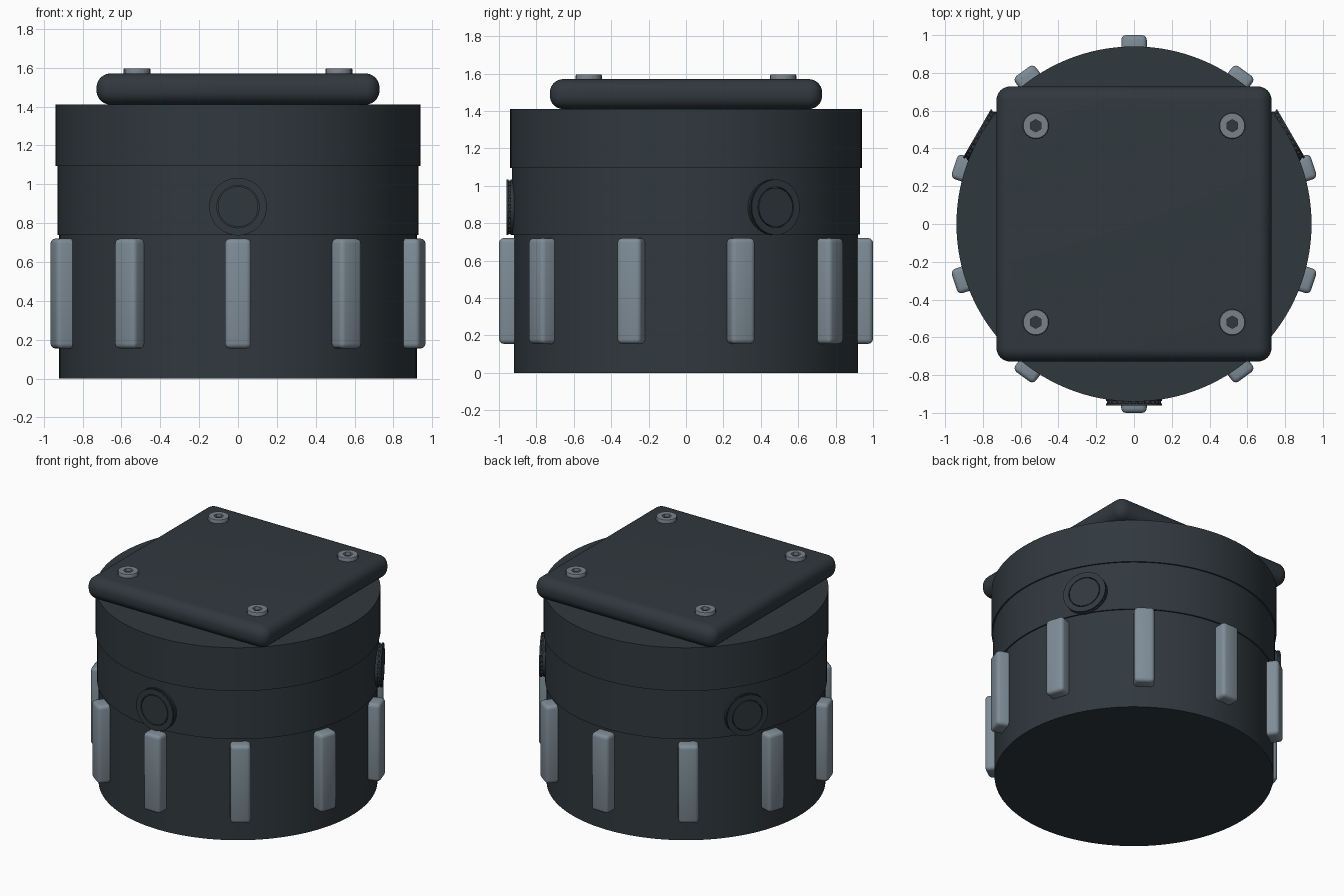
import bpy, bmesh, math
from mathutils import Matrix, Vector

cube = bpy.data.objects.get("Cube")
if cube:
    bpy.data.objects.remove(cube, do_unlink=True)


def material(name, rgb):
    m = bpy.data.materials.new(name)
    m.use_nodes = True
    m.diffuse_color = (*rgb, 1)
    bsdf = m.node_tree.nodes["Principled BSDF"]
    bsdf.inputs["Base Color"].default_value = (*rgb, 1)
    bsdf.inputs["Roughness"].default_value = 0.6
    return m


DARK = material("dark slate", (0.030, 0.040, 0.048))
GREY = material("steel grey", (0.21, 0.265, 0.31))
SCREW = material("screw grey", (0.19, 0.22, 0.25))


def finish(name, bm, mats, matrix=Matrix(), angle=30):
    bmesh.ops.recalc_face_normals(bm, faces=bm.faces)
    mesh = bpy.data.meshes.new(name)
    bm.to_mesh(mesh)
    bm.free()
    for m in mats:
        mesh.materials.append(m)
    ob = bpy.data.objects.new(name, mesh)
    ob.matrix_world = matrix
    bpy.context.collection.objects.link(ob)
    bpy.ops.object.select_all(action="DESELECT")
    ob.select_set(True)
    bpy.context.view_layer.objects.active = ob
    bpy.ops.object.shade_smooth_by_angle(angle=math.radians(angle))
    return ob


def turned(name, profile, n, mats, matrix=Matrix(), shape=None, last_mat=0):
    """Turn (radius, z) points about z; shape scales the radius of each ring by angle."""
    bm = bmesh.new()
    rings = []
    for i, (r, z) in enumerate(profile):
        ring = []
        for k in range(n):
            a = math.tau * k / n
            s = r * (shape(i, k, a) if shape else 1)
            ring.append(bm.verts.new((s * math.cos(a), s * math.sin(a), z)))
        rings.append(ring)
    for a, b in zip(rings, rings[1:]):
        for k in range(n):
            j = (k + 1) % n
            bm.faces.new((a[k], a[j], b[j], b[k]))
    bm.faces.new(rings[0][::-1])
    bm.faces.new(rings[-1]).material_index = last_mat
    return finish(name, bm, mats, matrix)


def rounded_box(name, size, bevel, segments, mat, matrix):
    bm = bmesh.new()
    bmesh.ops.create_cube(bm, size=1, matrix=Matrix.Diagonal((*size, 1)))
    bmesh.ops.bevel(bm, geom=bm.edges[:], offset=bevel, segments=segments,
                    profile=0.5, affect="EDGES", clamp_overlap=True)
    return finish(name, bm, [mat], matrix, 40)


# Stacked drum: three bands, each slightly wider than the one below
turned("drum_body",
       [(0.92, 0), (0.92, 0.74), (0.93, 0.74), (0.93, 1.095),
        (0.94, 1.095), (0.94, 1.41)], 128, [DARK])

# Square lid with rounded edges
rounded_box("lid_plate", (1.456, 1.456, 0.16), 0.072, 8, DARK,
            Matrix.Translation((0, 0, 1.49)))

# Ten grip ribs around the lower band
for i in range(10):
    turn = Matrix.Rotation(math.radians(36 * i - 90), 4, "Z")
    rounded_box(f"grip_rib_{i + 1}", (0.14, 0.135, 0.565), 0.025, 3, GREY,
                turn @ Matrix.Translation((0.93, 0, 0.4375)))


# Round buttons: flange, toothed waist, rim and a cap set off by a groove
def teeth(i, k, a):
    return 0.95 if i in (2, 3) and k % 4 < 2 else 1


for i in range(3):
    turn = Matrix.Rotation(math.radians(120 * i - 90), 4, "Z")
    place = (turn @ Matrix.Translation((0.90, 0, 0.885))
             @ Matrix.Rotation(math.pi / 2, 4, "Y"))
    turned(f"button_{i + 1}",
           [(0.148, 0), (0.148, 0.037), (0.143, 0.037), (0.143, 0.05),
            (0.148, 0.05), (0.148, 0.06), (0.109, 0.06), (0.109, 0.045),
            (0.104, 0.045), (0.104, 0.06)], 96, [DARK], place, teeth)


# Lid screws: grooved rim and a dark hexagonal socket
def screw_shape(i, k, a):
    if i >= 5:
        sector = math.pi / 3
        return math.cos(sector / 2) / math.cos(a % sector - sector / 2)
    return 0.96 if i in (0, 1) and k % 2 else 1


for sx in (-1, 1):
    for sy in (-1, 1):
        side = ("left" if sx > 0 else "right") + ("_back" if sy > 0 else "_front")
        turned(f"lid_screw_{side}",
               [(0.07, 0), (0.07, 0.03), (0.066, 0.035), (0.05, 0.035),
                (0.046, 0.035), (0.033, 0.035), (0.033, 0.012)],
               48, [SCREW, DARK],
               Matrix.Translation((sx * 0.52, sy * 0.52, 1.56))
               @ Matrix.Rotation(math.pi / 6, 4, "Z"), screw_shape, 1)
